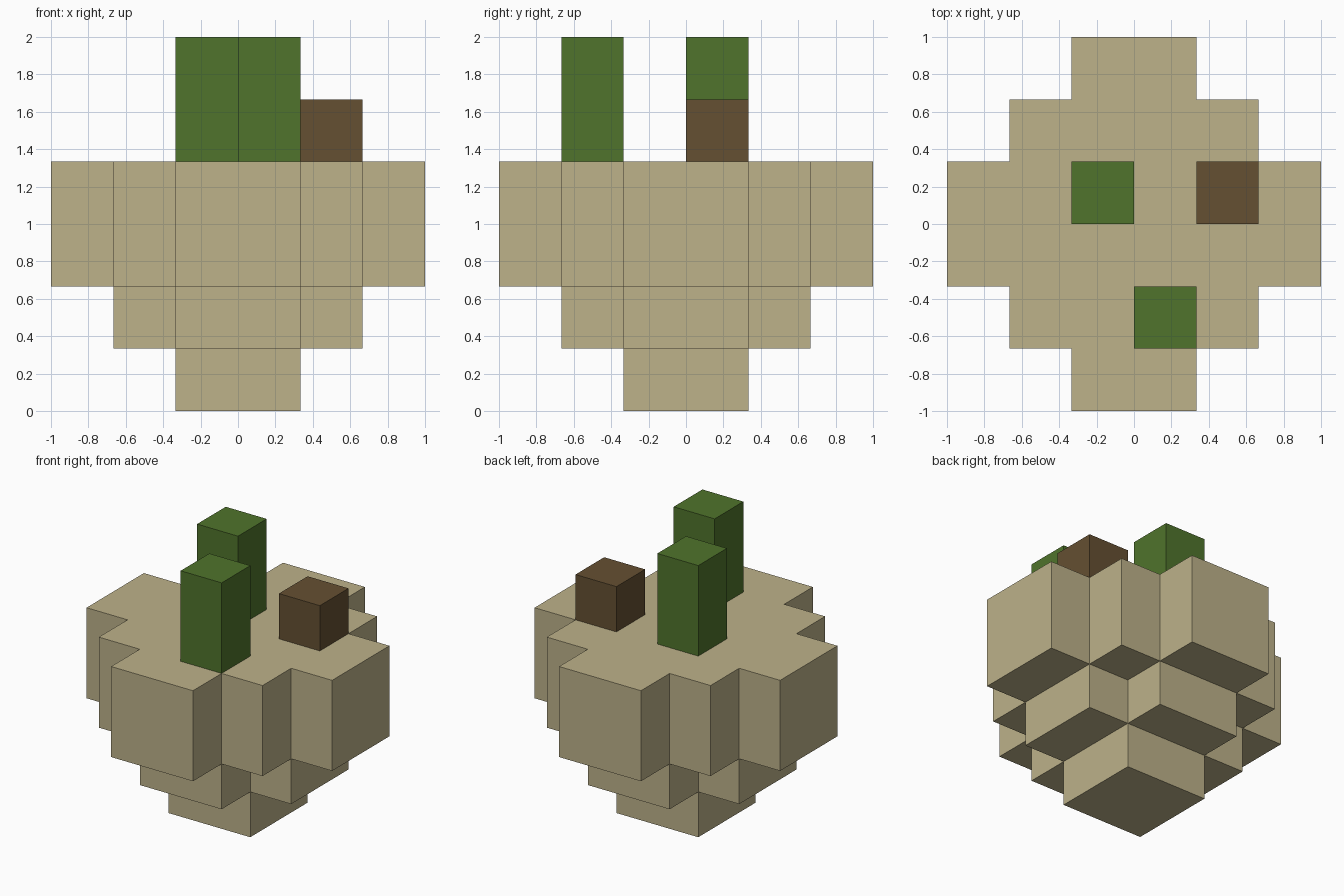
import bpy
import bmesh
from mathutils import Vector

if "Cube" in bpy.data.objects:
    bpy.data.objects.remove(bpy.data.objects["Cube"], do_unlink=True)

UNIT = 1 / 3  # edge length of one block


def material(name, rgb):
    mat = bpy.data.materials.new(name)
    mat.use_nodes = True
    mat.diffuse_color = (*rgb, 1)
    bsdf = mat.node_tree.nodes["Principled BSDF"]
    bsdf.inputs["Base Color"].default_value = (*rgb, 1)
    bsdf.inputs["Roughness"].default_value = 0.9
    return mat


def blocks(name, cells, mat, hidden=()):
    """Outer skin of a set of grid blocks, merged into large flat faces."""
    bm = bmesh.new()
    solid = set(cells) | set(hidden)
    for cell in cells:
        centre = Vector(cell) + Vector((0.5, 0.5, 0.5))
        for axis in range(3):
            for sign in (-1, 1):
                step = [0, 0, 0]
                step[axis] = sign
                if tuple(c + s for c, s in zip(cell, step)) in solid:
                    continue
                u, v = Vector((0, 0, 0)), Vector((0, 0, 0))
                u[(axis + 1) % 3] = 0.5
                v[(axis + 2) % 3] = 0.5 * sign
                mid = centre + Vector(step) * 0.5
                corners = (mid - u - v, mid + u - v, mid + u + v, mid - u + v)
                bm.faces.new([bm.verts.new(c * UNIT) for c in corners])
    bmesh.ops.remove_doubles(bm, verts=bm.verts[:], dist=0.001)
    bmesh.ops.dissolve_limit(bm, angle_limit=0.01, verts=bm.verts[:], edges=bm.edges[:])
    mesh = bpy.data.meshes.new(name)
    bm.to_mesh(mesh)
    bm.free()
    mesh.materials.append(mat)
    obj = bpy.data.objects.new(name, mesh)
    bpy.context.collection.objects.link(obj)


sand = material("sand", (0.509, 0.445, 0.254))
green = material("leaf green", (0.080, 0.174, 0.025))
brown = material("bark brown", (0.130, 0.080, 0.032))

# Floating island: stepped diamonds that shrink towards the bottom
island = [(x, y, z) for z, reach in enumerate((0, 1, 2, 2))
          for x in range(-3, 3) for y in range(-3, 3)
          if int(abs(x + 0.5)) + int(abs(y + 0.5)) <= reach]
blocks("island", island, sand)

# Plants and stump standing on the flat top
for name, x, y, height, mat in (("back_cactus", -1, 0, 2, green),
                                ("front_cactus", 0, -2, 2, green),
                                ("stump", 1, 0, 1, brown)):
    blocks(name, [(x, y, 4 + i) for i in range(height)], mat, hidden=island)
